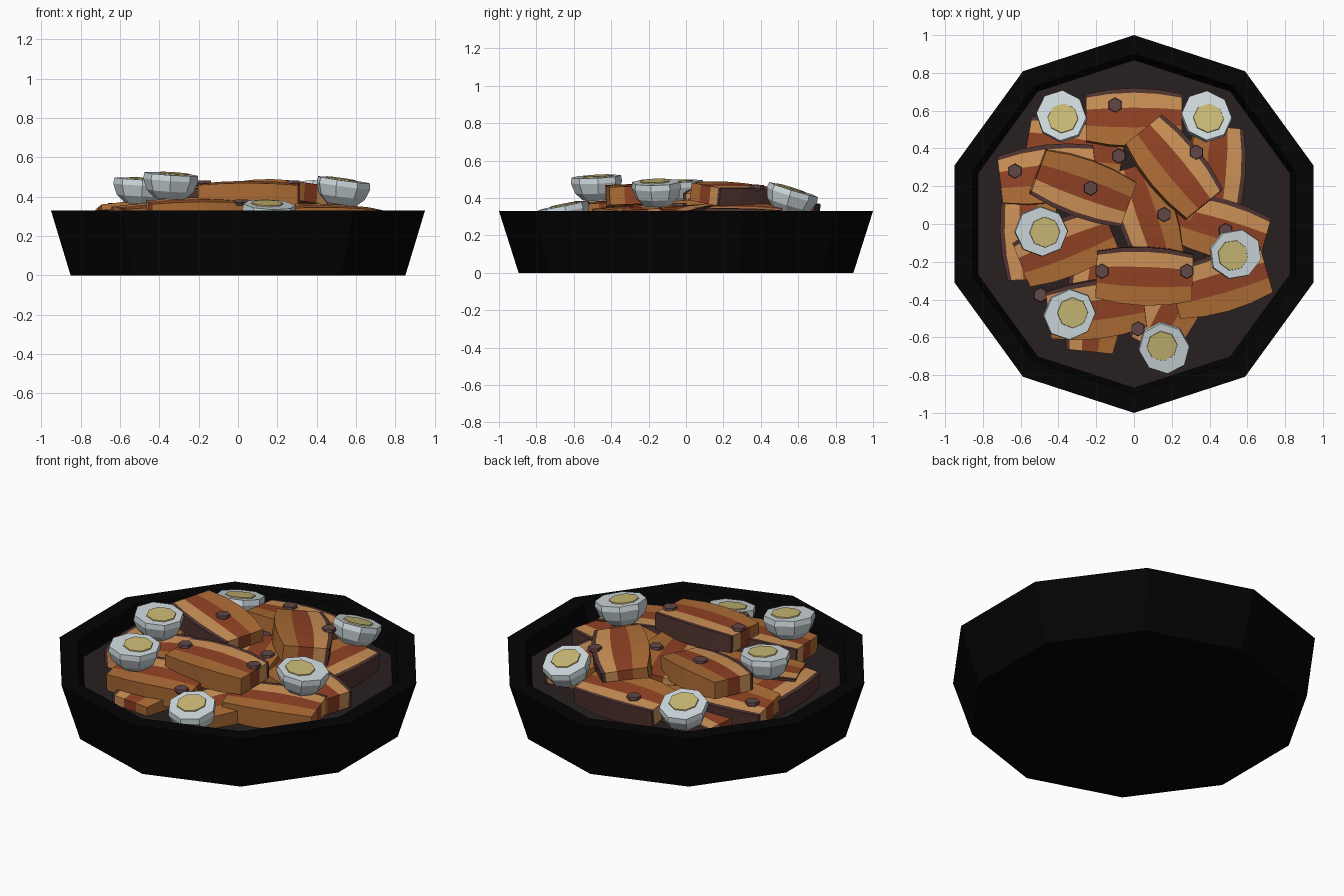
import bpy, bmesh
from math import radians, sin, cos, pi
from mathutils import Vector, Matrix, Euler
from mathutils.bvhtree import BVHTree

if "Cube" in bpy.data.objects:
    bpy.data.objects.remove(bpy.data.objects["Cube"])


def material(name, r, g, b):
    m = bpy.data.materials.new(name)
    m.diffuse_color = (*[(c / 255) ** 2.2 for c in (r, g, b)], 1)
    m.use_nodes = True
    m.node_tree.nodes["Principled BSDF"].inputs["Base Color"].default_value = m.diffuse_color
    return m


BLACK = material("black_iron", 11, 11, 12)
BROTH = material("broth", 44, 37, 37)
RIND = material("rind", 82, 56, 52)
FAT = material("light_fat", 205, 145, 88)
MEAT = material("meat", 144, 68, 41)
LEAN = material("brown_fat", 172, 108, 56)
WHITE = material("egg_white", 205, 216, 220)
YOLK = material("yolk", 200, 184, 116)
PEPPER = material("pepper", 98, 72, 72)


def add_object(name, bm, mats, matrix=Matrix()):
    bmesh.ops.recalc_face_normals(bm, faces=bm.faces)
    bm.transform(matrix)
    me = bpy.data.meshes.new(name)
    bm.to_mesh(me)
    bm.free()
    for m in mats:
        me.materials.append(m)
    ob = bpy.data.objects.new(name, me)
    bpy.context.collection.objects.link(ob)
    return ob


def lathe(bm, profile, sides, start=0.0, mat=0, sx=1.0):
    """Rings of (radius, z), capped at both ends."""
    rings = [[bm.verts.new((sx * r * cos(start + 2 * pi * i / sides),
                            r * sin(start + 2 * pi * i / sides), z))
              for i in range(sides)] for r, z in profile]
    for a, b in zip(rings, rings[1:]):
        for i in range(sides):
            j = (i + 1) % sides
            bm.faces.new((a[i], a[j], b[j], b[i])).material_index = mat
    bm.faces.new(rings[0][::-1]).material_index = mat
    bm.faces.new(rings[-1]).material_index = mat


def place(x, y, z, rx=0, ry=0, rz=0):
    tilt = Euler((radians(rx), radians(ry), 0)).to_matrix().to_4x4()
    return Matrix.Translation((x, y, z)) @ tilt @ Matrix.Rotation(radians(rz), 4, 'Z')


# Ten-sided bowl and broth surface
bm = bmesh.new()
lathe(bm, [(0.895, 0), (1.0, 0.33), (0.9, 0.33), (0.85, 0.17)], 10, pi / 2)
add_object("bowl", bm, [BLACK])
bm = bmesh.new()
lathe(bm, [(0.855, 0.18), (0.868, 0.23)], 10, pi / 2)
add_object("broth", bm, [BROTH])


# Pork slice: striped slab, bulging in the middle, rind on local +y
def pork_slice(name, matrix):
    bm = bmesh.new()
    stripes = [-0.155, -0.055, 0.05, 0.13, 0.155]
    stations = []
    for t in (-1, -0.5, 0, 0.5, 1):
        w, h = 1 - 0.2 * t * t, 0.06 - 0.012 * t * t
        stations.append([[bm.verts.new((0.255 * t, y * w, s * h)) for y in stripes]
                         for s in (-1, 1)])

    def face(k, *vs):
        bm.faces.new(vs).material_index = k

    for a, b in zip(stations, stations[1:]):
        for k in range(4):
            for s in (0, 1):
                face(k, a[s][k], b[s][k], b[s][k + 1], a[s][k + 1])
        for k, m in ((0, 0), (4, 3)):
            face(m, a[0][k], b[0][k], b[1][k], a[1][k])
    for e in (stations[0], stations[-1]):
        for k in range(4):
            face(k, e[0][k], e[0][k + 1], e[1][k + 1], e[1][k])
    return add_object(name, bm, [LEAN, MEAT, FAT, RIND], matrix)


# x, y, z, tilt about x, tilt about y, heading
slices = [
    # top layer
    (0.00, 0.56, 0.325, -6, 0, 0),
    (-0.27, 0.19, 0.40, 4, 3, 160),
    (0.21, 0.30, 0.41, -6, 4, -51),
    (0.055, -0.275, 0.415, 2, 0, -2),
    # middle layer
    (-0.455, 0.26, 0.305, -6, -2, 7),
    (-0.55, -0.04, 0.285, 0, -5, 92),
    (-0.36, -0.12, 0.30, 3, 0, 22),
    (0.43, 0.26, 0.30, 0, 6, -95),
    (0.07, 0.06, 0.31, 3, -8, 108),
    (0.445, -0.02, 0.30, 0, 3, -16),
    (0.455, -0.31, 0.295, 3, 2, 16),
    (-0.20, -0.45, 0.325, 4, 0, 7),
    # bottom layer
    (-0.21, -0.42, 0.25, 3, 0, 84),
    (0.20, -0.42, 0.26, 4, 2, 62),
    (-0.31, 0.40, 0.25, -3, -2, -10),
]
verts, polys = [], []
for i, s in enumerate(slices):
    ob = pork_slice(f"pork_slice_{i + 1}", place(*s))
    n = len(verts)
    verts += [v.co.copy() for v in ob.data.vertices]
    polys += [[n + k for k in p.vertices] for p in ob.data.polygons]
surface = BVHTree.FromPolygons(verts, polys)

# Half eggs: faceted white cup with a flat yolk
eggs = [
    (-0.385, 0.575, 0.395, -13, -4, -60),
    (0.385, 0.575, 0.445, -17, 3, -60),
    (-0.49, -0.04, 0.49, 2, 3, -10),
    (0.54, -0.16, 0.485, 2, 8, -160),
    (-0.34, -0.48, 0.515, 3, 4, 35),
    (0.16, -0.66, 0.36, 11, 2, 130),
]
for i, e in enumerate(eggs):
    bm = bmesh.new()
    lathe(bm, [(0.075, -0.125), (0.115, -0.085), (0.134, -0.03), (0.13, 0)], 8, 0.2, sx=1.07)
    add_object(f"egg_white_{i + 1}", bm, [WHITE], place(*e))
    bm = bmesh.new()
    lathe(bm, [(0.084, -0.01), (0.08, 0.006)], 8, 0.2)
    bm.transform(Matrix.Translation((0.018, 0, 0)))
    add_object(f"egg_yolk_{i + 1}", bm, [YOLK], place(*e))

# Peppercorns resting on whatever lies below them
peppers = [(-0.10, 0.63), (-0.08, 0.36), (0.33, 0.38), (-0.63, 0.28), (-0.23, 0.19),
           (0.16, 0.05), (0.485, -0.035), (-0.17, -0.25), (0.28, -0.25),
           (-0.495, -0.375), (0.02, -0.555)]
for i, (x, y) in enumerate(peppers):
    hit = surface.ray_cast(Vector((x, y, 2)), Vector((0, 0, -1)))[0]
    z = hit.z if hit else 0.235
    bm = bmesh.new()
    lathe(bm, [(0.03, -0.015), (0.04, 0), (0.037, 0.016)], 6, pi / 6)
    add_object(f"peppercorn_{i + 1}", bm, [PEPPER], place(x, y, z))
